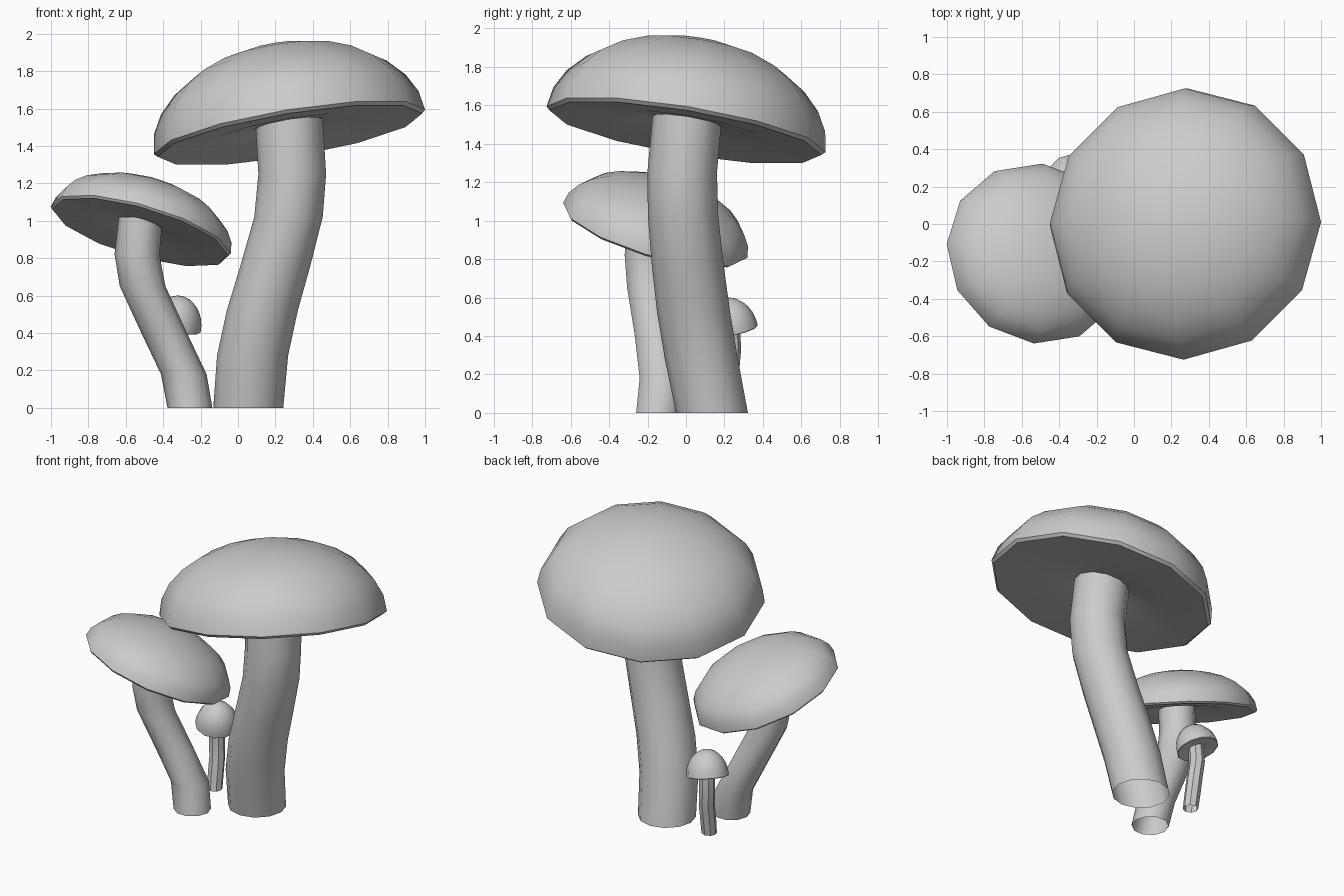
import bpy, bmesh
from math import sin, cos, pi, radians
from mathutils import Vector, Matrix

if "Cube" in bpy.data.objects:
    bpy.data.objects.remove(bpy.data.objects["Cube"])


def skin(name, rings, pole=None):
    """Join rings of points into a smooth-shaded surface, optionally closed at a pole."""
    bm = bmesh.new()
    loops = [[bm.verts.new(p) for p in ring] for ring in rings]
    n = len(loops[0])
    for a, b in zip(loops, loops[1:]):
        for i in range(n):
            j = (i + 1) % n
            bm.faces.new((a[i], a[j], b[j], b[i]))
    if pole is not None:
        tip = bm.verts.new(pole)
        for i in range(n):
            bm.faces.new((loops[-1][i], loops[-1][(i + 1) % n], tip))
    bmesh.ops.recalc_face_normals(bm, faces=bm.faces)
    mesh = bpy.data.meshes.new(name)
    bm.to_mesh(mesh)
    bm.free()
    obj = bpy.data.objects.new(name, mesh)
    bpy.context.collection.objects.link(obj)
    bpy.ops.object.select_all(action='DESELECT')
    obj.select_set(True)
    bpy.context.view_layer.objects.active = obj
    bpy.ops.object.shade_smooth_by_angle(angle=radians(40))
    return obj


def circle(r, z, sides):
    return [Vector((r * cos(2 * pi * i / sides), r * sin(2 * pi * i / sides), z))
            for i in range(sides)]


def cap(name, center, axis, radius, height, hole, spin=0):
    """Tilted dome with a thin lip and a slightly hollow underside."""
    d = radius * 0.04
    profile = [(hole, d * 1.5), (hole * 1.35, d), (radius * 0.6, 0.0),
               (radius * 0.975, -d * 0.6), (radius, 0.0)]
    steps = 7
    profile += [(radius * cos(pi / 2 * k / steps), height * sin(pi / 2 * k / steps))
                for k in range(1, steps)]
    obj = skin(name, [circle(r, z, 12) for r, z in profile], (0, 0, height))
    tilt = Vector((0, 0, 1)).rotation_difference(Vector(axis)).to_matrix().to_4x4()
    obj.data.transform(Matrix.Translation(center) @ tilt @ Matrix.Rotation(radians(spin), 4, 'Z'))


def stem(name, path, sides=10):
    """Open bent tube through (x, y, z, radius) stations."""
    skin(name, [[p + Vector((x, y, 0)) for p in circle(r, z, sides)] for x, y, z, r in path])


# large mushroom
stem("large_stem", [(0.055, 0.135, 0, 0.187), (0.078, 0.08, 0.28, 0.19), (0.13, 0.04, 0.52, 0.19),
                    (0.2, 0.01, 0.76, 0.187), (0.27, -0.015, 1.02, 0.183),
                    (0.29, -0.02, 1.25, 0.181), (0.27, 0.01, 1.58, 0.181)], 12)
cap("large_cap", (0.275, 0, 1.475), (-0.166, 0.166, 1), 0.735, 0.475, 0.165)

# medium mushroom
stem("medium_stem", [(-0.257, -0.145, 0, 0.12), (-0.29, -0.125, 0.18, 0.122),
                     (-0.395, -0.15, 0.4, 0.122), (-0.51, -0.19, 0.65, 0.122),
                     (-0.54, -0.205, 0.82, 0.12), (-0.52, -0.195, 1.02, 0.118)])
cap("medium_cap", (-0.52, -0.16, 0.95), (0.29, 0.29, 1), 0.5, 0.265, 0.105, -4)

# small mushroom
stem("small_stem", [(-0.315, 0.19, 0, 0.05), (-0.318, 0.205, 0.1, 0.052),
                    (-0.32, 0.225, 0.22, 0.052), (-0.33, 0.235, 0.33, 0.052),
                    (-0.325, 0.23, 0.46, 0.05)], 8)
cap("small_cap", (-0.335, 0.238, 0.43), (0.2, -0.2, 1), 0.138, 0.172, 0.045)
